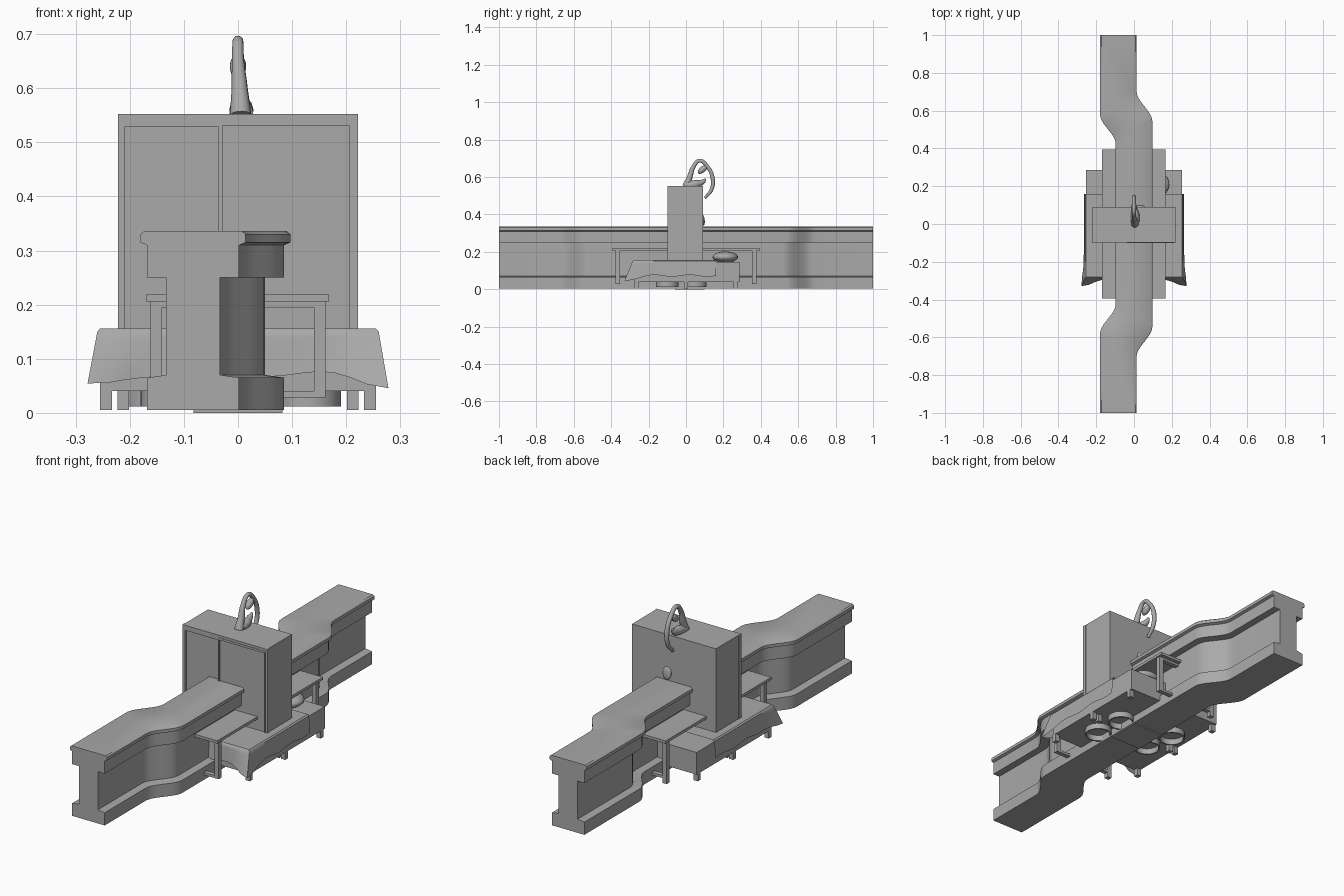
import bpy, bmesh, math
from mathutils import Vector

if "Cube" in bpy.data.objects:
    bpy.data.objects.remove(bpy.data.objects["Cube"])

grey = bpy.data.materials.new("plain grey")
grey.use_nodes = True
grey.diffuse_color = (0.4, 0.4, 0.4, 1)
grey.node_tree.nodes["Principled BSDF"].inputs["Base Color"].default_value = (0.4, 0.4, 0.4, 1)


def finish(name, bm, smooth=False):
    bmesh.ops.recalc_face_normals(bm, faces=bm.faces)
    mesh = bpy.data.meshes.new(name)
    bm.to_mesh(mesh)
    bm.free()
    ob = bpy.data.objects.new(name, mesh)
    bpy.context.collection.objects.link(ob)
    mesh.materials.append(grey)
    if smooth:
        bpy.ops.object.select_all(action="DESELECT")
        ob.select_set(True)
        bpy.context.view_layer.objects.active = ob
        bpy.ops.object.shade_smooth_by_angle(angle=math.radians(40))
    return ob


def add_box(bm, x, y, z):
    made = bmesh.ops.create_cube(bm, size=1)["verts"]
    for v in made:
        for i, (lo, hi) in enumerate((x, y, z)):
            v.co[i] = (lo + hi) / 2 + v.co[i] * (hi - lo)


def box(name, x, y, z):
    bm = bmesh.new()
    add_box(bm, x, y, z)
    return finish(name, bm)


def loft(bm, rings, caps=True):
    loops = [[bm.verts.new(p) for p in ring] for ring in rings]
    for a, b in zip(loops, loops[1:]):
        for i in range(len(a)):
            j = (i + 1) % len(a)
            bm.faces.new((a[i], a[j], b[j], b[i]))
    if caps:
        bm.faces.new(loops[0])
        bm.faces.new(loops[-1])


def ellipsoid(name, centre, size, tilt=0.0):
    bm = bmesh.new()
    bmesh.ops.create_uvsphere(bm, u_segments=24, v_segments=14, radius=1)
    for v in bm.verts:
        p = Vector((v.co.x * size[0], v.co.y * size[1], v.co.z * size[2]))
        c, s = math.cos(tilt), math.sin(tilt)
        v.co = Vector((p.x, p.y * c - p.z * s, p.y * s + p.z * c)) + Vector(centre)
    return finish(name, bm, True)


# Long stepped beam with an S-bend in each half
half = [(0.085, 0.005), (0.085, 0.065), (0.05, 0.07), (0.05, 0.25), (0.085, 0.25),
        (0.085, 0.31), (0.097, 0.315), (0.097, 0.33), (0.09, 0.336)]
profile = half + [(-x, z) for x, z in reversed(half)]


def bend_ring(side, t):
    ease = t * t * (3 - 2 * t)
    cx = -0.083 * ease
    return [(cx + x, side * (0.485 + 0.155 * t + 0.62 * x), z) for x, z in profile]


def end_ring(side):
    return [(x - 0.083, side, z) for x, z in profile]


steps = [i / 10 for i in range(11)]
rings = [end_ring(-1)] + [bend_ring(-1, t) for t in reversed(steps)]
rings += [bend_ring(1, t) for t in steps] + [end_ring(1)]
bm = bmesh.new()
loft(bm, rings)
finish("long_beam", bm, True)

# Wardrobe with one recessed and one proud sliding door
box("wardrobe_body", (-0.22, 0.22), (-0.085, 0.09), (0.05, 0.552))
bm = bmesh.new()
add_box(bm, (-0.222, -0.21), (-0.098, -0.08), (0.05, 0.552))
add_box(bm, (0.212, 0.222), (-0.098, -0.08), (0.05, 0.552))
add_box(bm, (-0.21, 0.212), (-0.098, -0.08), (0.541, 0.552))
add_box(bm, (-0.21, -0.036), (-0.098, -0.08), (0.528, 0.541))
finish("wardrobe_frame", bm)
bm = bmesh.new()
for x in ((-0.036, -0.029), (0.205, 0.212)):
    add_box(bm, x, (-0.1, -0.084), (0.05, 0.541))
add_box(bm, (-0.029, 0.205), (-0.1, -0.084), (0.531, 0.541))
add_box(bm, (-0.029, 0.205), (-0.094, -0.084), (0.05, 0.531))
finish("sliding_door", bm)
ellipsoid("back_knob", (0.035, 0.092, 0.37), (0.022, 0.008, 0.03), 0.1)

# Low bed with short legs
box("bed_base", (-0.255, 0.255), (-0.275, 0.285), (0.04, 0.145))
bm = bmesh.new()
for sx in (-1, 1):
    for y in (-0.265, 0.0, 0.265):
        for x in (0.244, 0.212):
            if x > 0.23 or y == 0:
                add_box(bm, (sx * x - 0.011, sx * x + 0.011), (y - 0.011, y + 0.011), (0.005, 0.045))
finish("bed_legs", bm)

# Draped blanket, its front corners flaring out and down
bm = bmesh.new()
rows = []
for k in range(9):
    drop = max(0, (k - 1) / 7)
    grow = 0.006 * min(k, 1)
    row = []
    for i in range(61):
        u = i / 60
        # path runs down one side, across the front and back up the other side
        if u < 1 / 3:
            x, y = -0.254, 0.16 - 0.44 * u * 3
        elif u <= 2 / 3:
            x, y = -0.254 + 0.508 * (u * 3 - 1), -0.28
        else:
            x, y = 0.254, -0.28 + 0.44 * (u * 3 - 2)
        corner = max(math.exp(-((u - c) / 0.035) ** 2) for c in (1 / 3, 2 / 3))
        wave = 0.005 * math.sin(u * 44) * drop
        sx = 1 if x > 0 else -1
        on_side = 1 if abs(x) > 0.25 else 0
        on_front = 1 if y < -0.27 else 0
        px = x + sx * on_side * (grow + 0.006 * drop) + sx * corner * drop * 0.012
        py = y - on_front * (grow + 0.008 * drop) - corner * drop * 0.035
        z = 0.156 - 0.006 * min(k, 1) - drop * (0.078 + 0.022 * corner) + wave
        row.append(bm.verts.new((px, py, z)))
    rows.append(row)
for a, b in zip(rows, rows[1:]):
    for i in range(60):
        bm.faces.new((a[i], a[i + 1], b[i + 1], b[i]))
bm.faces.new(rows[0])
blanket = finish("blanket", bm, True)

# Pillow at the head of the bed
ellipsoid("pillow", (0.115, 0.21, 0.172), (0.072, 0.068, 0.03))

# Table running through the wardrobe, with corner legs and foot rails
bm = bmesh.new()
add_box(bm, (-0.17, 0.168), (-0.395, 0.395), (0.206, 0.219))
for sy in (-1, 1):
    y = (sy * 0.365 - 0.011, sy * 0.365 + 0.011)
    for sx in (-1, 1):
        leg = sx * 0.151
        add_box(bm, (leg - 0.011, leg + 0.011), y, (0.005 if sx < 0 else 0.03, 0.206))
        rail = sorted((sx * 0.085, sx * 0.162))
        add_box(bm, rail, y, (0.028, 0.04))
    add_box(bm, (-0.14, 0.14), y, (0.195, 0.206))
finish("side_tables", bm)

# Open round rims beneath the bed
for n, (x, y) in enumerate(((0.13, -0.1), (0.12, 0.05), (-0.12, -0.05), (-0.15, 0.09))):
    bm = bmesh.new()
    around = [(math.cos(a * math.tau / 32), math.sin(a * math.tau / 32)) for a in range(32)]
    outline = [(0.06, 0.045), (0.06, 0.012), (0.053, 0.012), (0.053, 0.045)]
    loft(bm, [[(x + r * c, y + r * s, z) for c, s in around] for r, z in outline], False)
    finish(f"under_rim_{n + 1}", bm, True)

# Thin foot plate
box("foot_plate", (-0.082, 0.082), (-0.06, 0.1), (0.0, 0.006))


# Abstract looped figure on top of the wardrobe
def tube(name, points):
    curve = bpy.data.curves.new(name, "CURVE")
    curve.dimensions = "3D"
    curve.bevel_depth = 1
    curve.bevel_resolution = 4
    curve.resolution_u = 8
    curve.use_fill_caps = True
    spline = curve.splines.new("BEZIER")
    spline.bezier_points.add(len(points) - 1)
    for bp, (x, y, z, r) in zip(spline.bezier_points, points):
        bp.co = (x, y, z)
        bp.radius = r
        bp.handle_left_type = bp.handle_right_type = "AUTO"
    temp = bpy.data.objects.new(name + "_path", curve)
    bpy.context.collection.objects.link(temp)
    mesh = bpy.data.meshes.new_from_object(temp.evaluated_get(bpy.context.evaluated_depsgraph_get()))
    bpy.data.objects.remove(temp)
    bm = bmesh.new()
    bm.from_mesh(mesh)
    return finish(name, bm, True)


tube("figure_loop", [(0.005, 0.0, 0.55, 0.02), (0.003, 0.02, 0.6, 0.015), (0, 0.04, 0.655, 0.011),
                     (0, 0.072, 0.687, 0.01), (0, 0.115, 0.655, 0.01), (0, 0.143, 0.59, 0.011),
                     (0, 0.135, 0.53, 0.01), (0, 0.1, 0.488, 0.007)])
tube("figure_body", [(0.006, 0.01, 0.555, 0.022), (0.006, 0.05, 0.562, 0.022),
                     (0, 0.09, 0.575, 0.013), (0, 0.105, 0.59, 0.005)])
ellipsoid("figure_head", (0, 0.088, 0.64), (0.015, 0.03, 0.016), 0.7)
